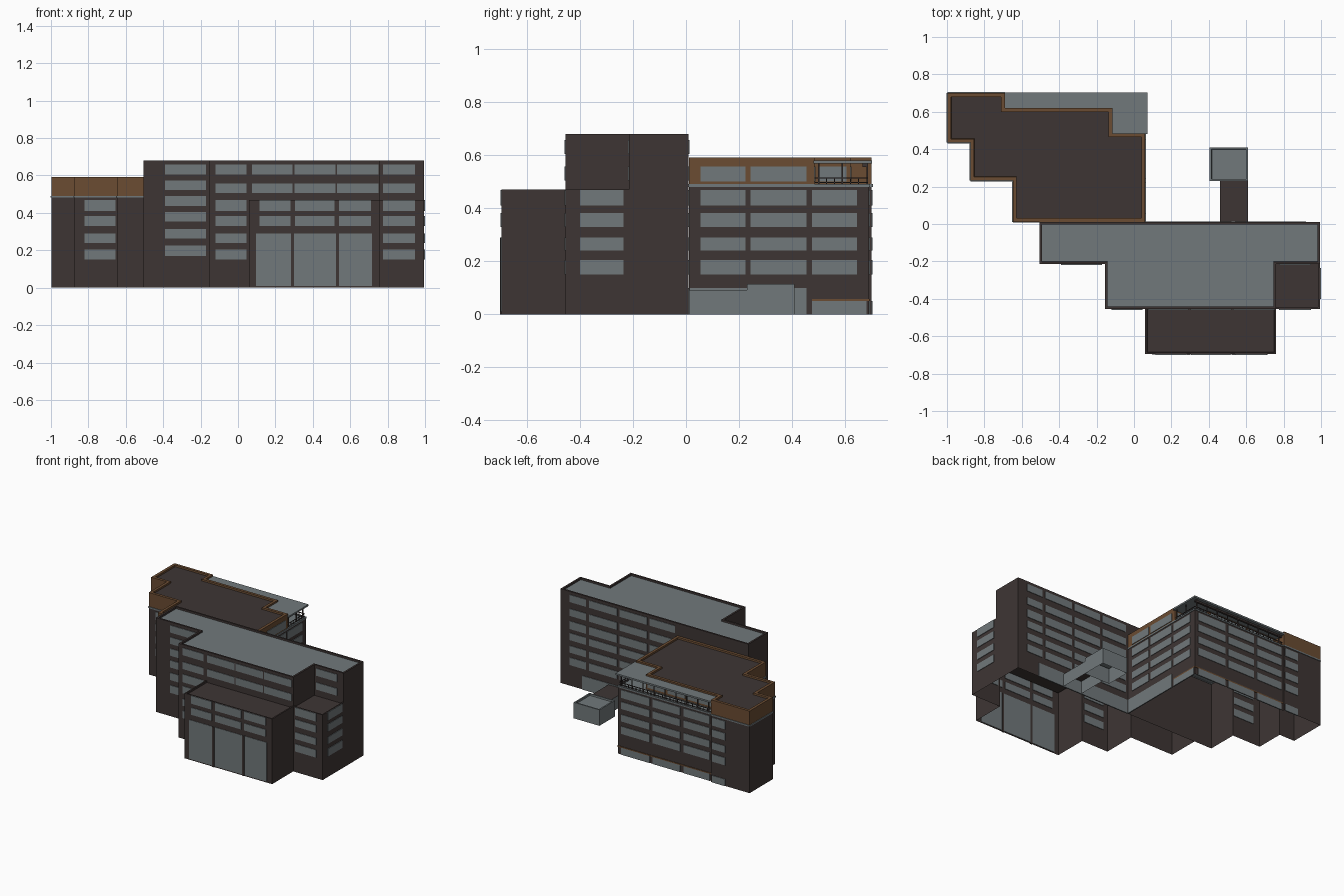
import bpy, bmesh
from mathutils import Vector

if "Cube" in bpy.data.objects:
    bpy.data.objects.remove(bpy.data.objects["Cube"])


def material(name, rgb):
    m = bpy.data.materials.new(name)
    m.diffuse_color = (*rgb, 1)
    m.use_nodes = True
    m.node_tree.nodes["Principled BSDF"].inputs["Base Color"].default_value = m.diffuse_color
    return m


DARK = material("dark_brown_cladding", (0.048, 0.036, 0.034))
TAN = material("bronze_brown_panel", (0.145, 0.072, 0.032))
GREY = material("blue_grey_glass", (0.165, 0.19, 0.198))


def finish(bm, name, mats):
    me = bpy.data.meshes.new(name)
    bm.to_mesh(me)
    bm.free()
    for m in mats:
        me.materials.append(m)
    ob = bpy.data.objects.new(name, me)
    bpy.context.collection.objects.link(ob)
    return ob


def prism(name, pts, z0, z1, wall, roof=None, parapet=0, floor=False):
    """Extruded counter-clockwise outline, optionally with a sunken roof."""
    bm = bmesh.new()
    lo = [bm.verts.new((x, y, z0)) for x, y in pts]
    hi = [bm.verts.new((x, y, z1)) for x, y in pts]
    n = len(pts)
    for i in range(n):
        j = (i + 1) % n
        bm.faces.new((lo[i], lo[j], hi[j], hi[i]))
    top = bm.faces.new(hi)
    if floor:
        bm.faces.new(lo[::-1])
    bm.normal_update()
    if parapet:
        bmesh.ops.inset_individual(bm, faces=[top], thickness=parapet, use_even_offset=True)
        bmesh.ops.inset_individual(bm, faces=[top], thickness=0.001, depth=-0.012, use_even_offset=True)
    top.material_index = 1
    return finish(bm, name, [wall, roof or wall])


def rect(x0, x1, y0, y1):
    return [(x0, y0), (x1, y0), (x1, y1), (x0, y1)]


def plates(name, segs, rows, mat, t=0.008):
    """Thin upright plates along plan segments, repeated for each height row."""
    bm = bmesh.new()
    for (ax, ay), (bx, by) in segs:
        d = Vector((bx - ax, by - ay)).normalized() * t / 2
        nx, ny = -d.y, d.x
        for z0, z1 in rows:
            p = [(ax + nx, ay + ny), (ax - nx, ay - ny), (bx - nx, by - ny), (bx + nx, by + ny)]
            lo = [bm.verts.new((x, y, z0)) for x, y in p]
            hi = [bm.verts.new((x, y, z1)) for x, y in p]
            for i in range(4):
                j = (i + 1) % 4
                bm.faces.new((lo[i], lo[j], hi[j], hi[i]))
            bm.faces.new(hi)
            bm.faces.new(lo[::-1])
    bmesh.ops.recalc_face_normals(bm, faces=bm.faces)
    return finish(bm, name, [mat])


def along_x(y, *spans):
    return [((a, y), (b, y)) for a, b in spans]


def along_y(x, *spans):
    return [((x, a), (x, b)) for a, b in spans]


# Storey heights of the windows
ROWS = [(0.15, 0.205), (0.24, 0.29), (0.33, 0.382), (0.41, 0.468), (0.505, 0.557), (0.605, 0.658)]
STAIR = [(0.17, 0.225), (0.262, 0.315), (0.353, 0.405), (0.438, 0.49), (0.523, 0.572), (0.605, 0.658)]

# Front wing: low masses, then the tower rising through them
prism("front_wing_base", [(-0.505, 0.01), (-0.505, -0.215), (-0.155, -0.215), (-0.155, -0.455),
      (0.06, -0.455), (0.06, -0.696), (0.76, -0.696), (0.76, -0.455), (0.995, -0.455), (0.995, 0.01)],
      0, 0.47, DARK, DARK, 0.01)
prism("front_wing_tower", [(-0.505, 0.01), (-0.505, -0.215), (-0.155, -0.215), (-0.155, -0.455),
      (0.76, -0.455), (0.76, -0.215), (0.995, -0.215), (0.995, 0.01)],
      0.45, 0.68, DARK, GREY, 0.013)

# Front wing windows
plates("stair_windows", along_x(-0.215, (-0.39, -0.17)), STAIR, GREY)
plates("tower_front_windows", along_x(-0.455, (-0.12, 0.045)), ROWS, GREY)
plates("tower_upper_windows", along_x(-0.455, (0.075, 0.292), (0.302, 0.52), (0.53, 0.75)), ROWS[4:], GREY)
plates("tower_side_windows", along_x(-0.215, (0.775, 0.945)), ROWS[4:], GREY)
plates("low_block_windows", along_x(-0.455, (0.775, 0.945)) + along_y(0.995, (-0.4, -0.235)), ROWS[:4], GREY)
plates("entrance_upper_windows", along_x(-0.696, (0.115, 0.28), (0.305, 0.515), (0.54, 0.71)), ROWS[2:4], GREY)
plates("entrance_glazing", along_x(-0.696, (0.097, 0.717)), [(0.008, 0.29)], GREY, 0.006)
plates("entrance_mullions", along_x(-0.697, (0.284, 0.3), (0.524, 0.54)), [(0.0, 0.29)], DARK, 0.009)
plates("tower_back_windows", along_x(0.01, (0.79, 0.92), (0.54, 0.765), (0.30, 0.52), (0.08, 0.28)), ROWS, GREY)
plates("tower_back_ground_glazing", along_x(0.01, (0.065, 0.82)), [(0, 0.1)], GREY)

# Back wing: stepped body, setback top storey with bronze parapet
W = [(-0.998, 0.7), (-0.998, 0.435), (-0.875, 0.435), (-0.875, 0.232), (-0.648, 0.232), (-0.648, 0.012), (0.06, 0.012)]
BODY = W + [(0.06, 0.69), (-0.69, 0.69), (-0.69, 0.7)]
TOP = W + [(0.06, 0.485), (-0.115, 0.485), (-0.115, 0.62), (-0.69, 0.62), (-0.69, 0.7)]
prism("back_wing_body", BODY, 0, 0.485, DARK, GREY)
prism("back_wing_top_storey", TOP, 0.48, 0.592, TAN, DARK, 0.02)
edges = [(BODY[i], BODY[(i + 1) % len(BODY)]) for i in range(len(BODY))]
plates("storey_trim", edges, [(0.481, 0.491)], GREY, 0.009)

# Back wing windows
north = [(-0.805, -0.70), (-0.675, -0.465), (-0.44, -0.22), (-0.195, 0.035)]
plates("back_east_windows", along_y(0.06, (0.055, 0.225), (0.243, 0.455), (0.475, 0.645)), ROWS[:4], GREY)
plates("top_east_windows", along_y(0.06, (0.055, 0.225), (0.243, 0.455)) + along_y(-0.115, (0.5, 0.605)),
       [(0.5, 0.557)], GREY)
plates("top_north_windows", along_x(0.62, (-0.66, -0.45), (-0.43, -0.29), (-0.27, -0.13))
       + along_x(0.485, (-0.1, 0.045)), [(0.5, 0.557)], GREY)
plates("back_north_windows", along_x(0.69, *north[1:]) + along_x(0.7, north[0]), ROWS[:4], GREY)
plates("back_west_step_windows", along_x(0.232, (-0.82, -0.655)), ROWS[:4], GREY)

# Back wing ground floor: glazing with a bronze line above it
plates("east_ground_glazing", along_y(0.06, (0.015, 0.455)), [(0, 0.1)], GREY)
corner = along_y(0.06, (0.475, 0.68)) + along_x(0.69, *north[1:])
plates("north_ground_glazing", corner + along_x(0.7, north[0]), [(0, 0.05)], GREY)
plates("bronze_line", along_y(0.06, (0.475, 0.69)) + along_x(0.69, (-0.69, 0.06)), [(0.05, 0.058)], TAN)

# Roof terrace: L-shaped canopy, posts and railing
prism("terrace_canopy", [(-0.69, 0.615), (-0.115, 0.615), (-0.115, 0.48), (0.072, 0.48), (0.072, 0.702),
      (-0.69, 0.702)], 0.568, 0.58, GREY, floor=True)
prism("canopy_beam", rect(-0.69, 0.045, 0.665, 0.68), 0.556, 0.568, DARK, floor=True)
posts = [(-0.66 + 0.0875 * i, 0.683) for i in range(9)] + [(0.053, 0.59), (0.053, 0.5)]
plates("canopy_posts", [((x - 0.003, y), (x + 0.003, y)) for x, y in posts], [(0.485, 0.568)], DARK, 0.006)
plates("terrace_rails", along_x(0.683, (-0.69, 0.053)) + along_y(0.053, (0.485, 0.683)),
       [(0.496, 0.499), (0.512, 0.516)], DARK, 0.004)
rail = [(-0.68 + 0.03 * i, 0.683) for i in range(25)] + [(0.053, 0.5 + 0.03 * i) for i in range(6)]
plates("rail_balusters", [((x - 0.002, y), (x + 0.002, y)) for x, y in rail], [(0.485, 0.514)], DARK, 0.004)

# Rear annex with its link to the tower
prism("annex_link", rect(0.46, 0.61, 0.01, 0.232), 0, 0.092, GREY, DARK)
prism("annex_box", rect(0.405, 0.61, 0.23, 0.41), 0, 0.115, GREY, GREY, 0.01)
